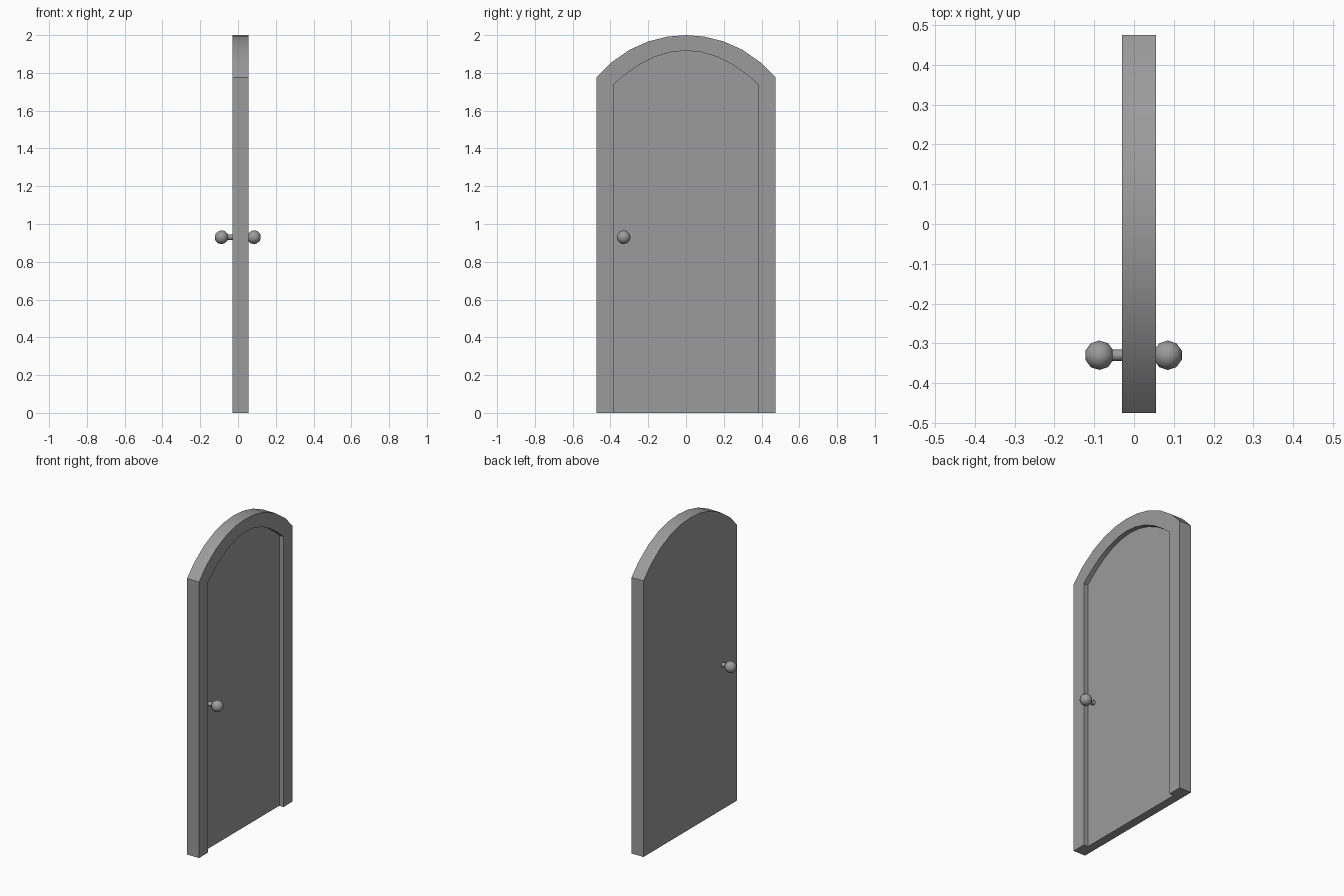
import bpy, bmesh
from math import sqrt, radians, pi
from mathutils import Matrix

if "Cube" in bpy.data.objects:
    bpy.data.objects.remove(bpy.data.objects["Cube"])

X_BACK, X_PANEL, X_FRONT = -0.03, 0.025, 0.055


def circle_drop(y, half, h):
    r = (half * half + h * h) / (2 * h)
    return r - sqrt(r * r - y * y)


def parabola_drop(y, half, h):
    return h * (y / half) ** 2


def arch(half, spring, top, ys, drop):
    """Open arch outline in (y, z), running from foot to foot."""
    ys = [-half] + [-y for y in ys] + [0] + list(reversed(ys)) + [half]
    arc = [(y, top - drop(y, half, top - spring)) for y in ys]
    return [(-half, 0)] + arc + [(half, 0)]


def finish(bm, name):
    bmesh.ops.recalc_face_normals(bm, faces=bm.faces[:])
    me = bpy.data.meshes.new(name)
    bm.to_mesh(me)
    bm.free()
    ob = bpy.data.objects.new(name, me)
    bpy.context.collection.objects.link(ob)
    bpy.context.view_layer.objects.active = ob
    for o in bpy.context.selected_objects:
        o.select_set(False)
    ob.select_set(True)
    bpy.ops.object.shade_smooth_by_angle(angle=radians(40))
    return ob


# Door leaf: arched slab with a raised border around a recessed panel
bm = bmesh.new()
outer = arch(0.475, 1.775, 2.0, [0.4, 0.3, 0.2, 0.1], circle_drop)
inner = arch(0.384, 1.738, 1.918, [0.325, 0.245, 0.163, 0.082], parabola_drop)


def loop(pts, x):
    return [bm.verts.new((x, y, z)) for y, z in pts]


back, front = loop(outer, X_BACK), loop(outer, X_FRONT)
rim, panel = loop(inner, X_FRONT), loop(inner, X_PANEL)
for a, b in ((back, front), (front, rim), (rim, panel)):
    for i in range(len(a) - 1):
        bm.faces.new((a[i], a[i + 1], b[i + 1], b[i]))
bm.faces.new(back)
bm.faces.new(panel)
# underside
bm.faces.new((back[0], back[-1], front[-1], rim[-1],
              panel[-1], panel[0], rim[0], front[0]))
finish(bm, "door_leaf")

# Knobs with stems on both sides
turn = Matrix.Rotation(pi / 2, 4, 'Y')
for name, x, base in (("back_knob", -0.087, X_BACK), ("front_knob", 0.085, X_PANEL)):
    bm = bmesh.new()
    bmesh.ops.create_icosphere(bm, subdivisions=2, radius=0.037,
                               matrix=Matrix.Translation((x, -0.33, 0.93)))
    finish(bm, name)
    bm = bmesh.new()
    bmesh.ops.create_cone(bm, cap_ends=True, segments=12, radius1=0.014,
                          radius2=0.014, depth=abs(x - base),
                          matrix=Matrix.Translation(((x + base) / 2, -0.33, 0.93)) @ turn)
    finish(bm, name + "_stem")

# Dark grey finish
grey = bpy.data.materials.new("dark_grey")
grey.diffuse_color = (0.33, 0.33, 0.33, 1)
grey.use_nodes = True
grey.node_tree.nodes["Principled BSDF"].inputs["Base Color"].default_value = grey.diffuse_color
for ob in bpy.context.collection.objects:
    ob.data.materials.append(grey)
